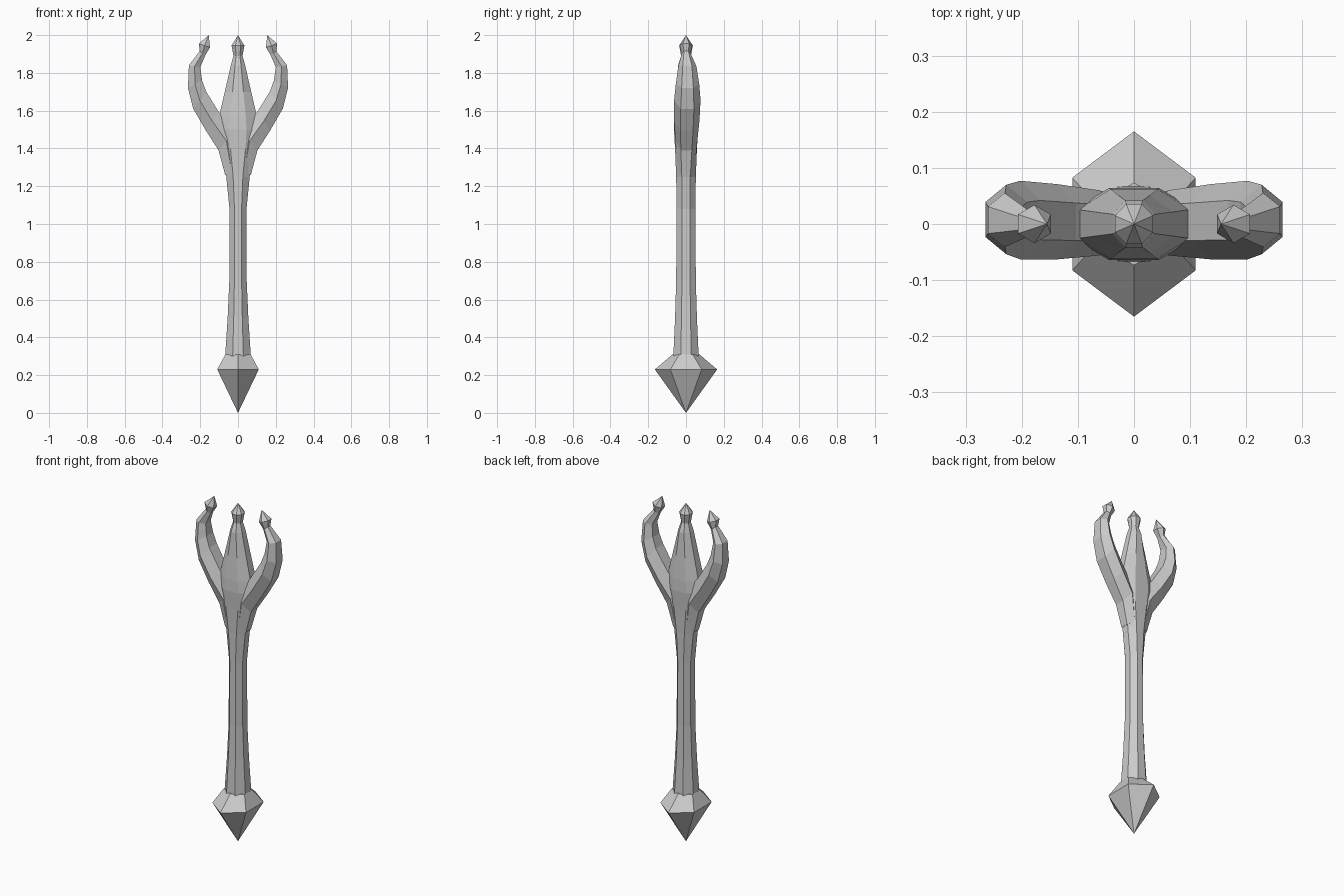
import bpy, bmesh
from math import cos, sin, pi

if "Cube" in bpy.data.objects:
    bpy.data.objects.remove(bpy.data.objects["Cube"])


def ring(n, phase, inner, outer, yc, hy):
    """Elliptical ring spanning inner->outer in the xz plane and yc +/- hy in depth."""
    (x0, z0), (x1, z1) = inner, outer
    pts = []
    for i in range(n):
        a = phase + 2 * pi * i / n
        t = 0.5 + 0.5 * cos(a)
        pts.append((x0 + (x1 - x0) * t, yc + hy * sin(a), z0 + (z1 - z0) * t))
    return pts


def fit(n, phase, hx, hy):
    """Half sizes corrected so the polygon's extent equals hx, hy."""
    angles = [phase + 2 * pi * i / n for i in range(n)]
    return hx / max(cos(a) for a in angles), hy / max(sin(a) for a in angles)


def level(n, phase, z, hx, hy):
    hx, hy = fit(n, phase, hx, hy)
    return ring(n, phase, (-hx, z), (hx, z), 0, hy)


def loft(name, rings, start=None, tip=None):
    """Skin a list of rings; close the ends with a point or a flat cap."""
    bm = bmesh.new()
    loops = [[bm.verts.new(p) for p in r] for r in rings]
    n = len(loops[0])
    for a, b in zip(loops, loops[1:]):
        for i in range(n):
            j = (i + 1) % n
            bm.faces.new((a[i], a[j], b[j], b[i]))
    for loop, point in ((loops[0], start), (loops[-1], tip)):
        if point:
            v = bm.verts.new(point)
            for i in range(n):
                bm.faces.new((loop[i], loop[(i + 1) % n], v))
        else:
            bm.faces.new(loop)
    bmesh.ops.recalc_face_normals(bm, faces=bm.faces)
    mesh = bpy.data.meshes.new(name)
    bm.to_mesh(mesh)
    bm.free()
    obj = bpy.data.objects.new(name, mesh)
    bpy.context.collection.objects.link(obj)
    return obj


# Hexagonal pommel with a sharp foot
loft("pommel", [level(6, pi / 6, 0.23, 0.11, 0.165),
                level(6, pi / 6, 0.308, 0.068, 0.073)], start=(0, 0, 0))

# Octagonal handle, flaring into the central prong and its pointed bead
profile = [(0.30, 0.068, 0.067), (0.50, 0.055, 0.058), (0.70, 0.046, 0.052),
           (1.08, 0.045, 0.050), (1.25, 0.062, 0.052), (1.40, 0.096, 0.058),
           (1.50, 0.108, 0.064), (1.57, 0.100, 0.062), (1.70, 0.070, 0.052),
           (1.84, 0.038, 0.042), (1.89, 0.024, 0.026), (1.945, 0.034, 0.036)]
loft("handle_and_centre_prong",
     [level(8, pi / 8, *p) for p in profile], tip=(0, 0, 2))

# Curved side prongs: inner point, outer point, depth centre, half depth
sections = [((0.00, 1.30), (0.068, 1.26), 0.000, 0.046),
            ((0.02, 1.49), (0.103, 1.39), 0.002, 0.058),
            ((0.103, 1.595), (0.170, 1.495), 0.004, 0.067),
            ((0.168, 1.70), (0.237, 1.61), 0.007, 0.070),
            ((0.190, 1.76), (0.265, 1.72), 0.008, 0.062),
            ((0.200, 1.83), (0.260, 1.84), 0.007, 0.048),
            ((0.172, 1.895), (0.203, 1.915), 0.001, 0.023),
            ((0.148, 1.935), (0.207, 1.955), 0.000, 0.034)]
for side, name in ((1, "right_prong"), (-1, "left_prong")):
    rings = []
    for inner, outer, yc, hy in sections:
        cx, cz = (inner[0] + outer[0]) / 2, (inner[1] + outer[1]) / 2
        k = 1 / cos(pi / 6)  # hexagon flats lie on the inner and outer lines
        a = (cx + (inner[0] - cx) * k, cz + (inner[1] - cz) * k)
        b = (cx + (outer[0] - cx) * k, cz + (outer[1] - cz) * k)
        rings.append([(x * side, y, z) for x, y, z in ring(6, pi / 6, a, b, yc, hy)])
    loft(name, rings, tip=(0.155 * side, 0, 2))
